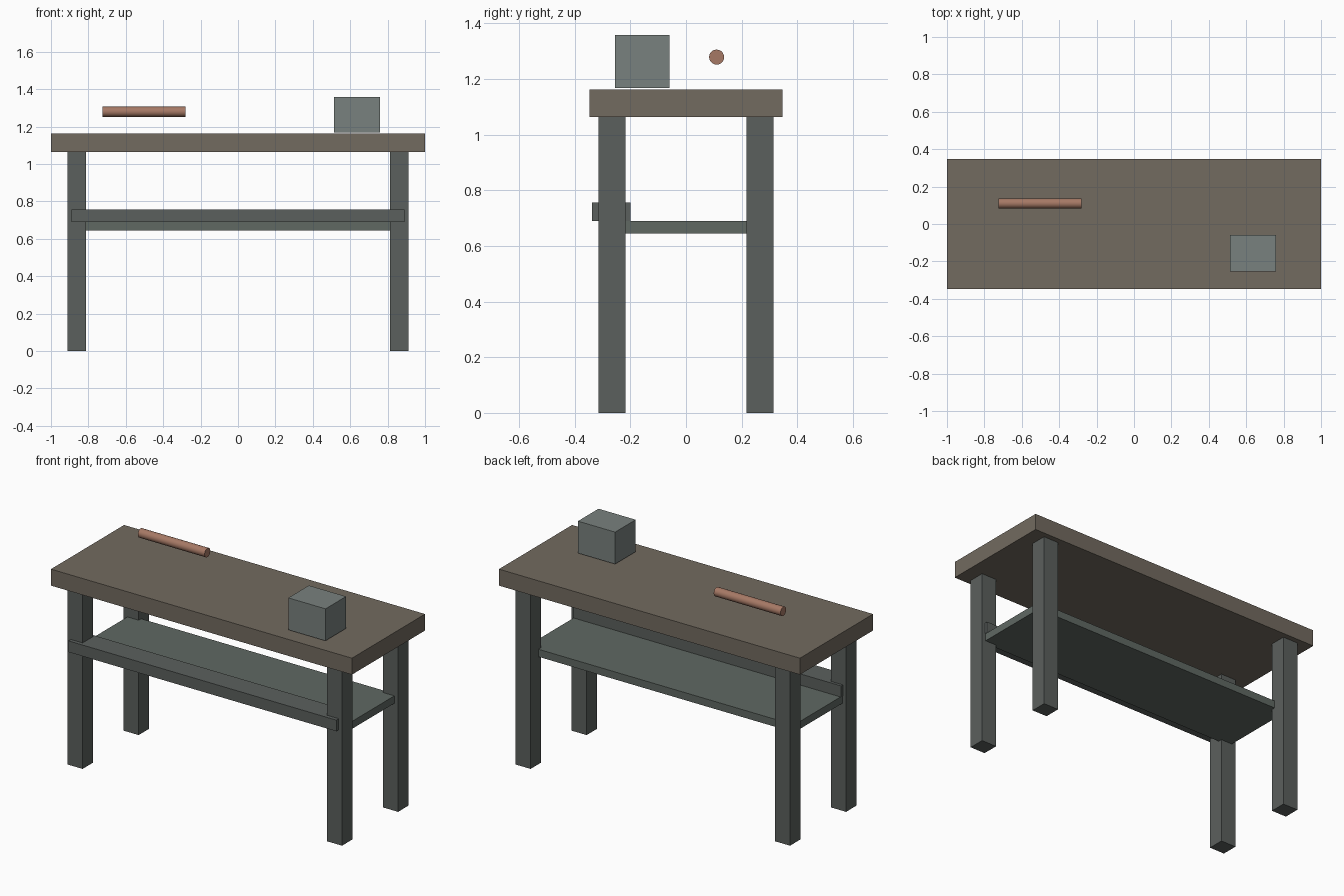
import bpy
import math

if "Cube" in bpy.data.objects:
    bpy.data.objects.remove(bpy.data.objects["Cube"])


def material(name, rgb):
    m = bpy.data.materials.new(name)
    m.diffuse_color = (*rgb, 1)
    m.use_nodes = True
    m.node_tree.nodes["Principled BSDF"].inputs["Base Color"].default_value = m.diffuse_color
    return m


wood = material("brown_wood", (0.17, 0.145, 0.115))
frame = material("dark_grey", (0.105, 0.117, 0.11))
board = material("green_grey", (0.115, 0.138, 0.124))
pale = material("pale_grey", (0.19, 0.22, 0.21))
copper = material("copper", (0.38, 0.19, 0.13))


def box(name, x, y, z, mat):
    """Box from (min, max) ranges along each axis."""
    spans = (x, y, z)
    bpy.ops.mesh.primitive_cube_add(size=1, location=[(a + b) / 2 for a, b in spans])
    ob = bpy.context.object
    ob.name = name
    ob.scale = [b - a for a, b in spans]
    bpy.ops.object.transform_apply(location=False, rotation=False, scale=True)
    ob.data.materials.append(mat)
    return ob


# Table top
box("table_top", (-1, 1), (-0.347, 0.347), (1.063, 1.162), wood)

# Four legs
for side, sx in (("left", -1), ("right", 1)):
    for end, sy in (("front", -1), ("back", 1)):
        box(f"{end}_{side}_leg", sorted((sx * 0.812, sx * 0.912)),
            sorted((sy * 0.217, sy * 0.315)), (0, 1.063), frame)

# Lower shelf and the front rail resting on it
box("shelf", (-0.887, 0.887), (-0.24, 0.24), (0.645, 0.69), board)
box("front_rail", (-0.89, 0.89), (-0.338, -0.2), (0.69, 0.757), frame)

# Block on the table
box("block", (0.513, 0.76), (-0.255, -0.06), (1.167, 1.359), pale)

# Round bar above the table
bpy.ops.mesh.primitive_cylinder_add(vertices=20, radius=0.027, depth=0.444,
                                    location=(-0.502, 0.11, 1.279),
                                    rotation=(0, math.pi / 2, 0))
bar = bpy.context.object
bar.name = "round_bar"
bar.data.materials.append(copper)
bpy.ops.object.shade_smooth_by_angle(angle=math.radians(35))
